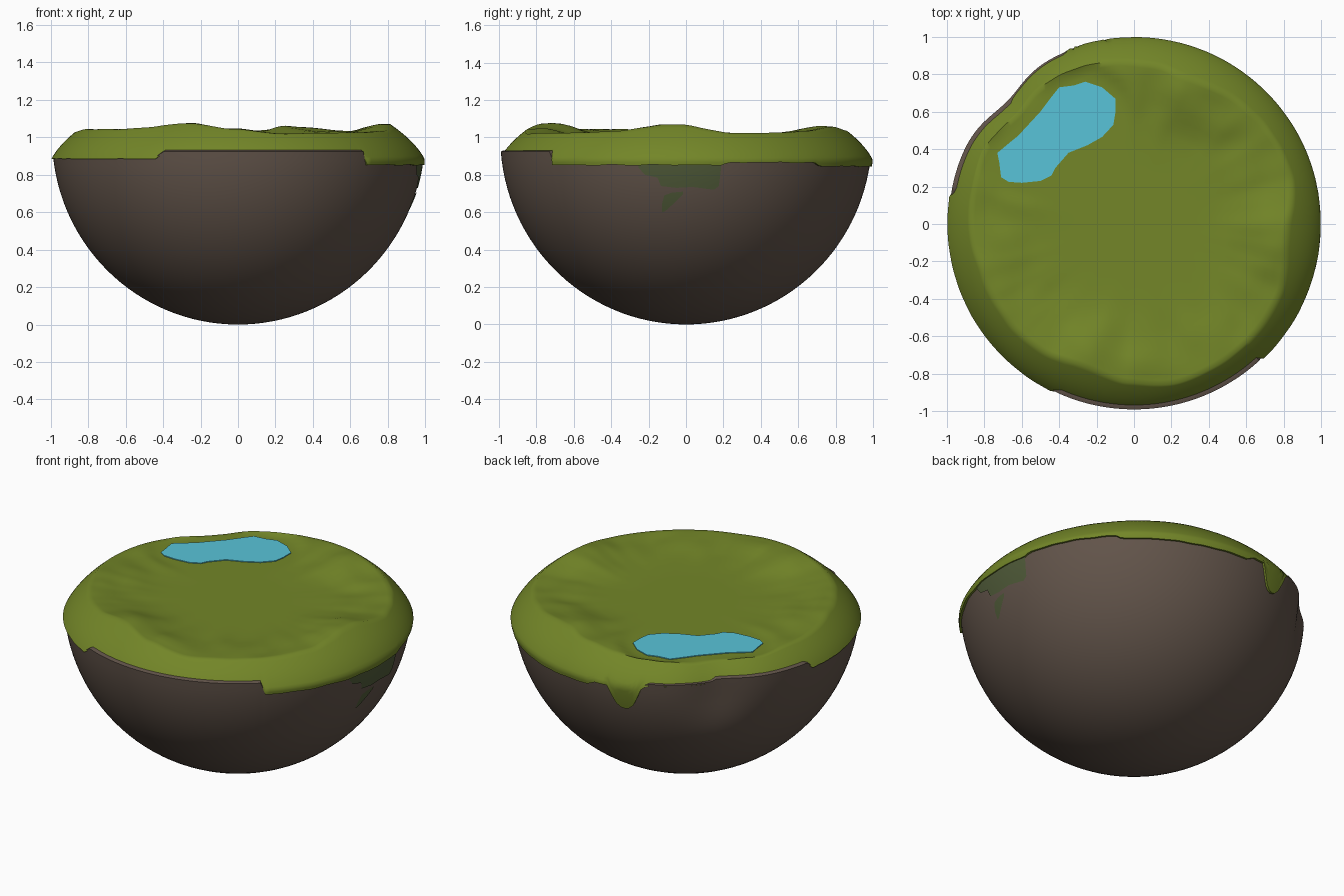
import bpy, bmesh, math
from mathutils import Vector, noise

if "Cube" in bpy.data.objects:
    bpy.data.objects.remove(bpy.data.objects["Cube"])

SEG = 240


def material(name, srgb):
    m = bpy.data.materials.new(name)
    lin = [((c / 255 + 0.055) / 1.055) ** 2.4 for c in srgb]
    m.diffuse_color = (*lin, 1)
    m.use_nodes = True
    m.node_tree.nodes["Principled BSDF"].inputs["Base Color"].default_value = m.diffuse_color
    return m


GRASS = material("grass green", (115, 134, 40))
DIRT = material("earth brown", (98, 84, 74))
WATER = material("pond blue", (88, 196, 216))
MOSS = material("moss green", (80, 91, 57))


def smooth(a, b, x):
    t = min(1, max(0, (x - a) / (b - a)))
    return t * t * (3 - 2 * t)


def finish(bm, name, mat, angle=50):
    bmesh.ops.recalc_face_normals(bm, faces=bm.faces)
    me = bpy.data.meshes.new(name)
    bm.to_mesh(me)
    bm.free()
    me.materials.append(mat)
    ob = bpy.data.objects.new(name, me)
    bpy.context.collection.objects.link(ob)
    bpy.ops.object.select_all(action='DESELECT')
    ob.select_set(True)
    bpy.context.view_layer.objects.active = ob
    bpy.ops.object.shade_smooth_by_angle(angle=math.radians(angle))
    return ob


def bridge(bm, rings):
    for a, b in zip(rings, rings[1:]):
        for i in range(len(a)):
            j = (i + 1) % len(a)
            bm.faces.new((a[i], a[j], b[j], b[i]))


def fan(bm, ring, z):
    c = bm.verts.new((0, 0, z))
    for i in range(len(ring)):
        bm.faces.new((c, ring[i], ring[(i + 1) % len(ring)]))


# Lower edge of the turf by direction (start angle, height)
EDGES = [(-46, .852), (12, .865), (45, .845), (92, .87), (111, .9),
         (135, .93), (170, .885), (245, .92), (314, .852)]


def edge(d):
    z = EDGES[0][1]
    for a, h in EDGES[1:]:
        z += (h - z) * smooth(a - 1.5, a + 1.5, d if d >= -46 else d + 360)
    n = noise.noise(Vector((d * .15, 3, 0))) * .006
    drip = .14 * math.sqrt(max(0, 1 - ((d - 104) / 5) ** 2))
    return z + n - drip


# Height of the raised rim by direction
RIM = [(-46, 1.025), (-30, 1.03), (-4, 1.072), (18, 1.022), (40, 1.028),
       (70, 1.056), (90, 1.03), (110, 1.015), (130, 1.0), (150, 1.005),
       (175, 1.022), (200, 1.042), (225, 1.045), (252, 1.075),
       (268, 1.045), (285, 1.02), (314, 1.025)]


def rim(d):
    for (a, h), (b, k) in zip(RIM, RIM[1:]):
        if a <= d <= b:
            return h + (k - h) * smooth(a, b, d) + noise.noise(Vector((d * .12, 9, 0))) * .006
    return 1.02


def dent(d, z):
    return 1 - .047 * math.exp(-((d - 136) / 11) ** 2) * smooth(.5, .86, z)


def outer(z):
    t = z - .88
    if t < 0:
        return math.sqrt(1 - (1 - z) ** 2)
    return .993 - .5 * t - 2.5 * t * t


def polar(d, r, z):
    a = math.radians(d)
    return Vector((r * math.cos(a), r * math.sin(a), z))


# Flattened ground around the pond
P, Q = Vector((-.57, .36)), Vector((-.26, .60))


def ground(p):
    v = Vector((p.x, p.y))
    t = min(1, max(0, (v - P).dot(Q - P) / (Q - P).length_squared))
    k = smooth(.18, .28, (v - P.lerp(Q, t)).length)
    p.z = 1 + (p.z - 1) * k
    return p


DEGS = [-46 + 360 * i / SEG for i in range(SEG)]

# Earth bowl: half sphere with a small ledge under the turf
bm = bmesh.new()
tops = [min(.925, max(.86, edge(d) + .01)) for d in DEGS]
rings = []
N = 30
for k in range(1, N + 1):
    ring = []
    for d, top in zip(DEGS, tops):
        phi = math.acos(1 - top) * k / N
        z = 1 - math.cos(phi)
        ring.append(bm.verts.new(polar(d, .993 * math.sin(phi) * dent(d, z), z)))
    rings.append(ring)
for r, dz in ((.975, .006), (.9, .008)):
    rings.append([bm.verts.new(polar(d, r * dent(d, 1), t + dz)) for d, t in zip(DEGS, tops)])
bridge(bm, rings)
fan(bm, rings[0], 0)
fan(bm, rings[-1], .9)
finish(bm, "earth_bowl", DIRT)

# Turf: underside lip, outer slope, crest, then the meadow
bm = bmesh.new()
edges = [edge(d) for d in DEGS]
rims = [rim(d) for d in DEGS]
rings = [[bm.verts.new(polar(d, (outer(e) - .03) * dent(d, e), e + .002)) for d, e in zip(DEGS, edges)]]
for k in range(13):
    ring = []
    for d, e, h in zip(DEGS, edges, rims):
        z = e + (h - e) * k / 12
        ring.append(bm.verts.new(polar(d, (outer(z) + .006) * dent(d, z), z)))
    rings.append(ring)
for t in (.97, .93, .88, .83, .78, .72, .66, .6, .5, .35, .2, .08):
    ring = []
    for d, h in zip(DEGS, rims):
        p = polar(d, (outer(h) + .006) * t * dent(d, 1), 0)
        bump = noise.noise(Vector((p.x * 6, p.y * 6, 1))) * .014 * smooth(.5, .75, t) * smooth(1, .9, t)
        p.z = 1 + (h - 1) * smooth(.5, .98, t) + bump
        ring.append(bm.verts.new(ground(p)))
    rings.append(ring)
bridge(bm, rings)
fan(bm, rings[-1], 1)
finish(bm, "turf", GRASS)

# Pond: thin water plate
OUTLINE = [(-.73, .38), (-.72, .33), (-.71, .25), (-.67, .225), (-.6, .22), (-.5, .23),
           (-.44, .26), (-.42, .3), (-.35, .38), (-.25, .42), (-.17, .465), (-.11, .53),
           (-.1, .59), (-.1, .67), (-.17, .73), (-.26, .76), (-.32, .74), (-.4, .73),
           (-.44, .68), (-.5, .6), (-.62, .47), (-.67, .43)]
bm = bmesh.new()
face = bm.faces.new([bm.verts.new((x, y, .999)) for x, y in OUTLINE])
ext = bmesh.ops.extrude_face_region(bm, geom=[face])
for v in ext["geom"]:
    if isinstance(v, bmesh.types.BMVert):
        v.co.z = 1.005
finish(bm, "pond", WATER, 30)


# Moss stains hugging the right side: columns of (angle, low z, high z)
def moss(name, cols):
    bm = bmesh.new()
    grid = []
    for (a, l0, h0), (b, l1, h1) in zip(cols, cols[1:]):
        for s in range(4):
            u = s / 4
            grid.append((a + (b - a) * u, l0 + (l1 - l0) * u, h0 + (h1 - h0) * u))
    grid.append(cols[-1])
    vs = []
    for d, lo, hi in grid:
        zs = [lo + (hi - lo) * k / 5 for k in range(6)]
        vs.append([bm.verts.new(polar(d, outer(z) - .002, z)) for z in zs])
    for a, b in zip(vs, vs[1:]):
        for k in range(5):
            bm.faces.new((a[k], b[k], b[k + 1], a[k + 1]))
    finish(bm, name, MOSS)


moss("moss_patch", [(-15, .84, .865), (-13, .80, .865), (-9, .785, .865), (-8, .74, .865),
                    (-3, .73, .865), (2, .735, .865), (9, .72, .865), (10.5, .74, .865), (11, .84, .865)])
moss("moss_spot", [(-8, .60, .64), (-7, .605, .69), (-4.5, .64, .705), (-1, .695, .71)])
